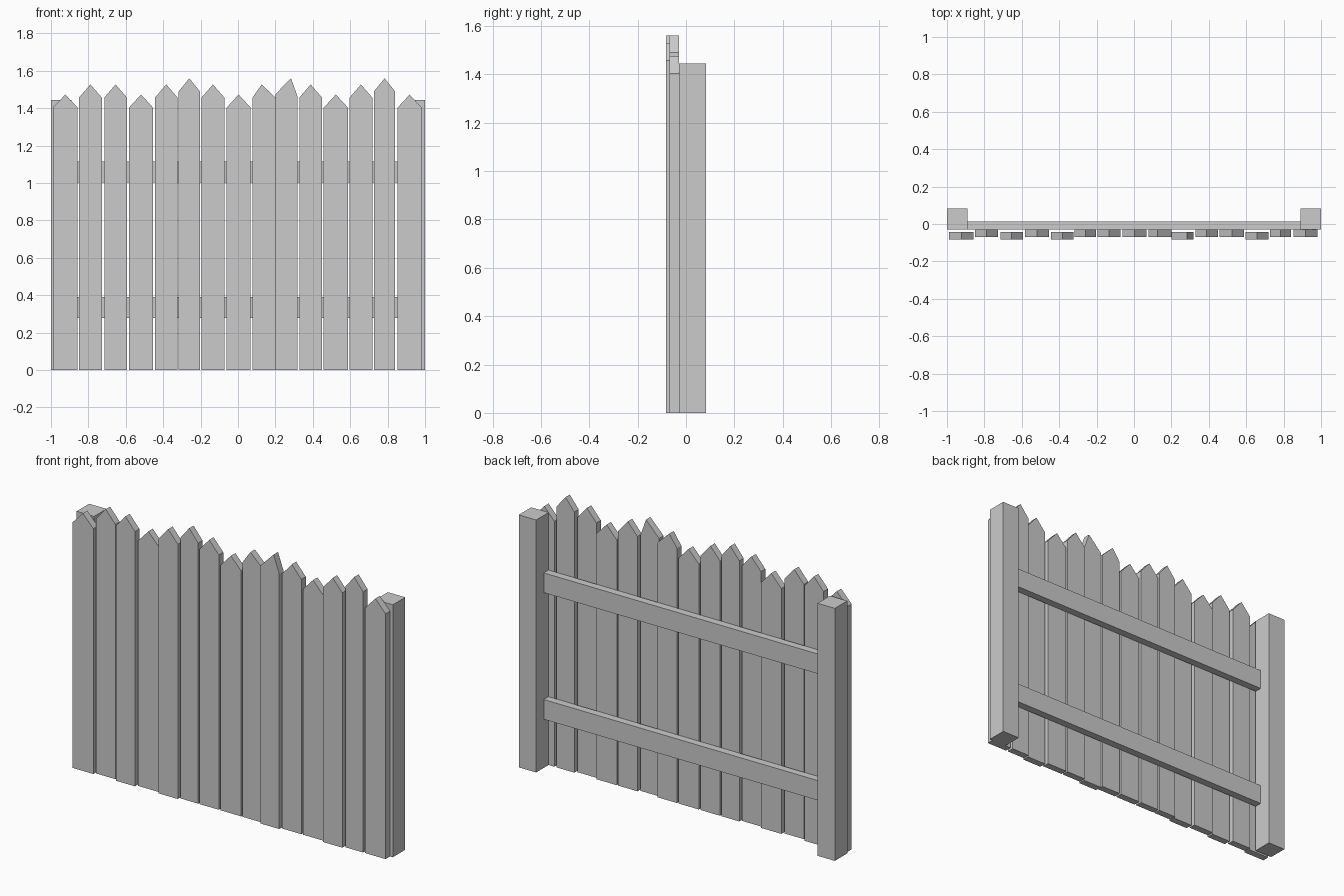
import bpy, bmesh

if "Cube" in bpy.data.objects:
    bpy.data.objects.remove(bpy.data.objects["Cube"])


def prism(name, profile, y0, y1):
    """Extrude an xz outline from y0 (front) to y1 (back)."""
    bm = bmesh.new()
    face = bm.faces.new([bm.verts.new((x, y0, z)) for x, z in profile])
    ext = bmesh.ops.extrude_face_region(bm, geom=[face])
    moved = [g for g in ext["geom"] if isinstance(g, bmesh.types.BMVert)]
    bmesh.ops.translate(bm, verts=moved, vec=(0, y1 - y0, 0))
    bmesh.ops.recalc_face_normals(bm, faces=bm.faces)
    mesh = bpy.data.meshes.new(name)
    bm.to_mesh(mesh)
    bm.free()
    obj = bpy.data.objects.new(name, mesh)
    bpy.context.collection.objects.link(obj)
    return obj


def box(name, x0, x1, y0, y1, z0, z1):
    return prism(name, [(x0, z0), (x1, z0), (x1, z1), (x0, z1)], y0, y1)


# End posts
for side, x in (("left", -1.0), ("right", 0.89)):
    box(f"{side}_post", x, x + 0.11, -0.029, 0.083, 0, 1.444)

# Horizontal rails between the posts
for label, z in (("lower", 0.278), ("upper", 1.002)):
    box(f"{label}_rail", -0.89, 0.89, -0.029, 0.014, z, z + 0.113)

# Pickets: left x, right x, peak height, set forward or not
pickets = [
    (-0.990, -0.857, 1.473, 1), (-0.850, -0.728, 1.527, 0),
    (-0.715, -0.594, 1.527, 1), (-0.583, -0.454, 1.473, 0),
    (-0.444, -0.323, 1.527, 1), (-0.317, -0.204, 1.560, 0),
    (-0.195, -0.073, 1.527, 0), (-0.061, 0.068, 1.473, 0),
    (0.078, 0.200, 1.527, 0), (0.200, 0.319, 1.560, 1),
    (0.328, 0.449, 1.527, 0), (0.458, 0.588, 1.473, 0),
    (0.597, 0.718, 1.527, 1), (0.727, 0.840, 1.560, 0),
    (0.853, 0.982, 1.473, 0),
]
# Pickets with an off-centre point: peak fraction, left and right shoulder drop
uneven = {8: (0.4, 0.07, 0.07), 9: (0.7, 0.085, 0.10)}

for i, (x0, x1, top, forward) in enumerate(pickets):
    frac, drop_l, drop_r = uneven.get(i, (0.5, 0.07, 0.07))
    outline = [(x0, 0), (x1, 0), (x1, top - drop_r),
               (x0 + (x1 - x0) * frac, top), (x0, top - drop_l)]
    front = -0.083 if forward else -0.069
    prism(f"picket_{i + 1:02d}", outline, front, front + 0.04)
